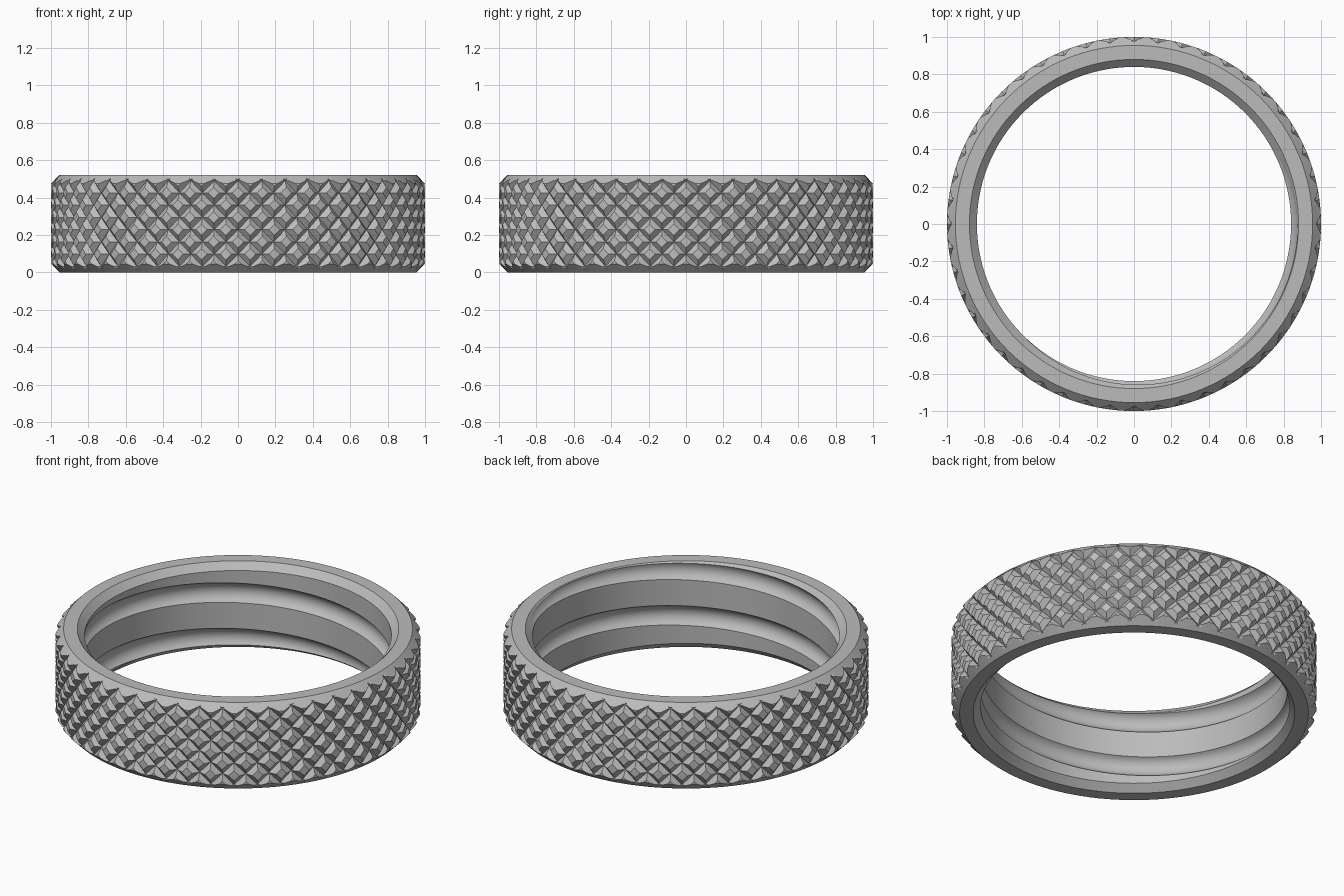
import bpy, bmesh, math
from mathutils import Vector

if "Cube" in bpy.data.objects:
    bpy.data.objects.remove(bpy.data.objects["Cube"])

HEIGHT, BORE, CHAMFER = 0.52, 0.84, 0.04
SEGMENTS = 128
STARTS, GROOVE_HALF, GROOVE_DEPTH = 48, 0.27, 0.027
PITCH, THREAD_WIDTH, THREAD_DEPTH = 0.275, 0.118, 0.036

metal = bpy.data.materials.new("grey metal")
metal.use_nodes = True
metal.diffuse_color = (0.5, 0.5, 0.5, 1)
metal.node_tree.nodes["Principled BSDF"].inputs["Base Color"].default_value = (0.5, 0.5, 0.5, 1)


def polar(r, angle, z):
    return Vector((r * math.cos(angle), r * math.sin(angle), z))


def finish(bm, name):
    bmesh.ops.recalc_face_normals(bm, faces=bm.faces)
    mesh = bpy.data.meshes.new(name)
    bm.to_mesh(mesh)
    bm.free()
    mesh.materials.append(metal)
    obj = bpy.data.objects.new(name, mesh)
    bpy.context.collection.objects.link(obj)
    return obj


def skin(bm, sections, closed):
    """Bridge equal sections into a closed ring or a capped sweep."""
    rings = [[bm.verts.new(p) for p in s] for s in sections]
    pairs = list(zip(rings, rings[1:] + rings[:1]))
    for a, b in pairs if closed else pairs[:-1]:
        for k in range(len(a)):
            n = (k + 1) % len(a)
            bm.faces.new((a[k], a[n], b[n], b[k]))
    if not closed:
        bm.faces.new(rings[0])
        bm.faces.new(rings[-1])


# Plain ring with chamfered rims, slightly oversize on the outside
def ring_blank():
    over, rim = 1.03, 0.955
    edge = over - rim
    profile = [(BORE, CHAMFER), (BORE + CHAMFER, 0), (rim, 0), (over, edge)]
    profile += [(r, HEIGHT - z) for r, z in reversed(profile)]
    bm = bmesh.new()
    skin(bm, [[polar(r, math.tau * i / SEGMENTS, z) for r, z in profile]
              for i in range(SEGMENTS)], True)
    return finish(bm, "knurled_ring")


# Helical cutter with a shallow rounded section for the internal thread
def thread_cutter():
    half = THREAD_WIDTH / 2
    radius = (half ** 2 + THREAD_DEPTH ** 2) / (2 * THREAD_DEPTH)
    spread = math.asin(half / radius)
    section = [(BORE - 0.03, -half), ]
    for k in range(13):
        t = spread * (k / 6 - 1)
        section.append((BORE + THREAD_DEPTH - radius + radius * math.cos(t), radius * math.sin(t)))
    section.append((BORE - 0.03, half))
    sections = []
    for i in range(-2 * SEGMENTS, 2 * SEGMENTS):
        turn = i / SEGMENTS
        centre = 0.249 + PITCH * turn
        if -0.15 < centre < HEIGHT + 0.15:
            sections.append([polar(r, math.tau * turn, centre + z) for r, z in section])
    bm = bmesh.new()
    skin(bm, sections, False)
    return finish(bm, "thread_cutter")


# Solid drum covered with crossed V grooves that leave flat diamonds
def knurled_drum():
    step = math.tau / STARTS
    cuts = (0, GROOVE_HALF, 1 - GROOVE_HALF, 1)
    bm = bmesh.new()

    def vert(i, j, m, n):
        a, b = i + cuts[m], j + cuts[n]
        deep = m in (0, 3) or n in (0, 3)
        angle = -math.pi / 2 + step * (a + b) / 2
        return bm.verts.new(polar(1 - GROOVE_DEPTH * deep, angle, 0.49 + step * (a - b) / 2))

    for diff in range(-10, 4):
        for i in range(STARTS):
            j = i - diff
            grid = [[vert(i, j, m, n) for n in range(4)] for m in range(4)]
            for m in range(3):
                for n in range(3):
                    q = [grid[m][n], grid[m + 1][n], grid[m + 1][n + 1], grid[m][n + 1]]
                    if m == 1 or n == 1:
                        bm.faces.new(q)
                    else:
                        if m != n:
                            q = q[1:] + q[:1]
                        bm.faces.new((q[0], q[1], q[2]))
                        bm.faces.new((q[0], q[2], q[3]))
    bmesh.ops.remove_doubles(bm, verts=bm.verts, dist=0.0005)
    for z, up in ((-0.043, -1), (HEIGHT + 0.047, 1)):
        bmesh.ops.bisect_plane(bm, geom=bm.verts[:] + bm.edges[:] + bm.faces[:], dist=1e-5,
                               plane_co=(0, 0, z), plane_no=(0, 0, up), clear_outer=True)
    bmesh.ops.holes_fill(bm, edges=[e for e in bm.edges if e.is_boundary], sides=0)
    return finish(bm, "knurl_drum")


# Combine: cut the thread, then trim the outside to the knurl
ring = ring_blank()
bpy.context.view_layer.objects.active = ring
for helper, operation in ((thread_cutter(), 'DIFFERENCE'), (knurled_drum(), 'INTERSECT')):
    mod = ring.modifiers.new(helper.name, 'BOOLEAN')
    mod.operation, mod.solver, mod.object = operation, 'EXACT', helper
    bpy.ops.object.modifier_apply(modifier=mod.name)
    bpy.data.objects.remove(helper)

bpy.ops.object.select_all(action='DESELECT')
ring.select_set(True)
bpy.ops.object.shade_smooth_by_angle(angle=math.radians(22))
